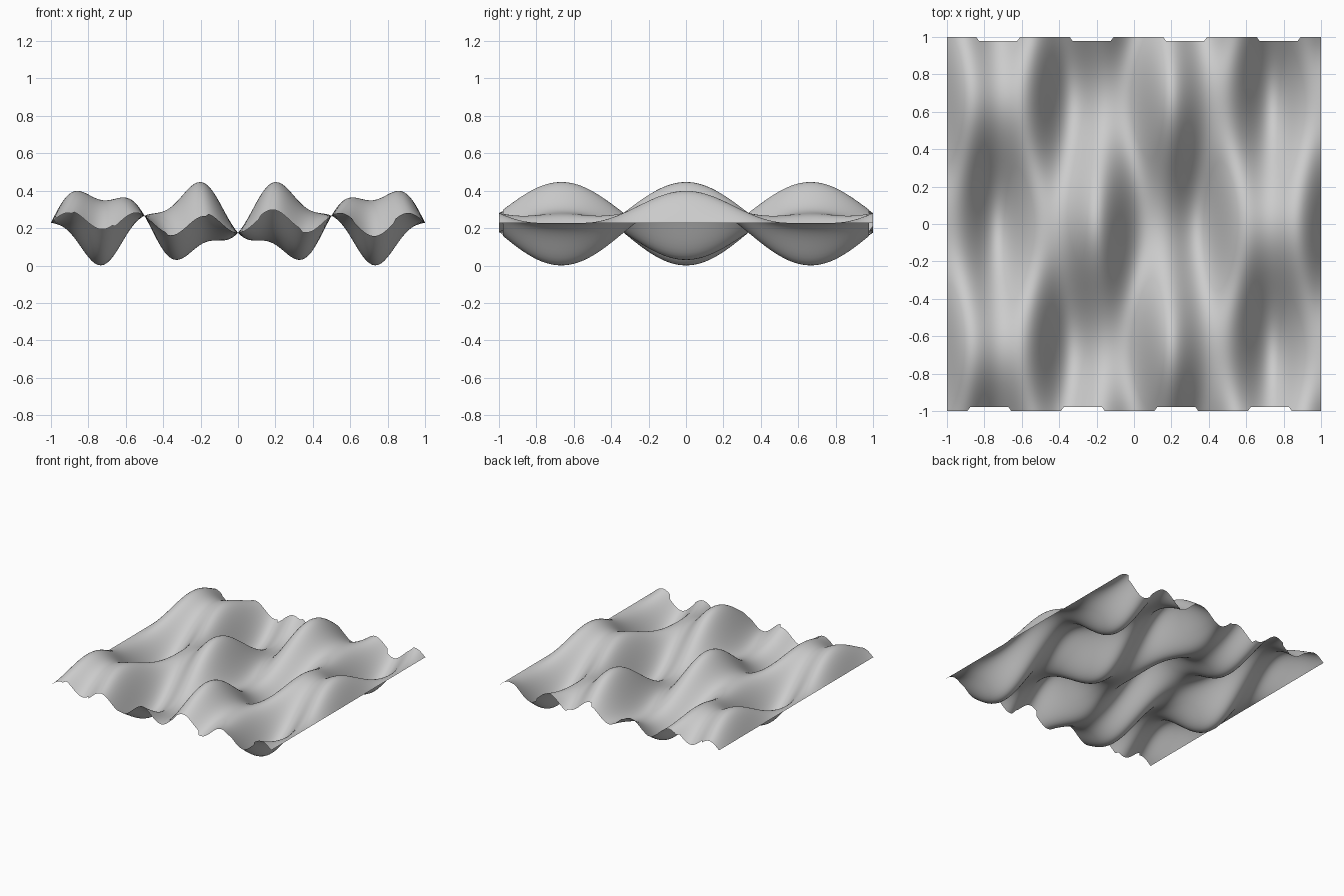
import bpy
import bmesh
from math import sin, cos, pi

default = bpy.data.objects.get("Cube")
if default:
    bpy.data.objects.remove(default, do_unlink=True)

# One plain grey for the whole sheet
grey = bpy.data.materials.new("light grey")
grey.use_nodes = True
colour = (0.6, 0.6, 0.6, 1)
grey.diffuse_color = colour
grey.node_tree.nodes["Principled BSDF"].inputs["Base Color"].default_value = colour


def height(x, y):
    """Fine ripple along x plus a coarse egg-crate wave."""
    ripple = -0.053 * cos(5.5 * pi * x)
    crate = -0.176 * sin(2 * pi * x) * cos(1.5 * pi * y)
    return 0.2285 + ripple + crate


def edge_trim(x, y):
    """Shallow notches along the front and back edges."""
    side = 1 if y > 0 else -1
    notched = 0.17 < (side * x) % 0.5 < 0.385
    return side * (0.978 if notched else 1.0)


# Wavy sheet
bm = bmesh.new()
bmesh.ops.create_grid(bm, x_segments=128, y_segments=96, size=1)
for v in bm.verts:
    x, y = v.co.x, v.co.y
    if abs(y) > 0.97:
        limit = edge_trim(x, y)
        if abs(y) > 0.999:
            y = limit
        else:
            y = limit * 0.985
    v.co.y = y
    v.co.z = height(x, y)
for f in bm.faces:
    f.smooth = True
bm.normal_update()

mesh = bpy.data.meshes.new("wavy_sheet")
bm.to_mesh(mesh)
bm.free()
mesh.materials.append(grey)
sheet = bpy.data.objects.new("wavy_sheet", mesh)
bpy.context.collection.objects.link(sheet)
